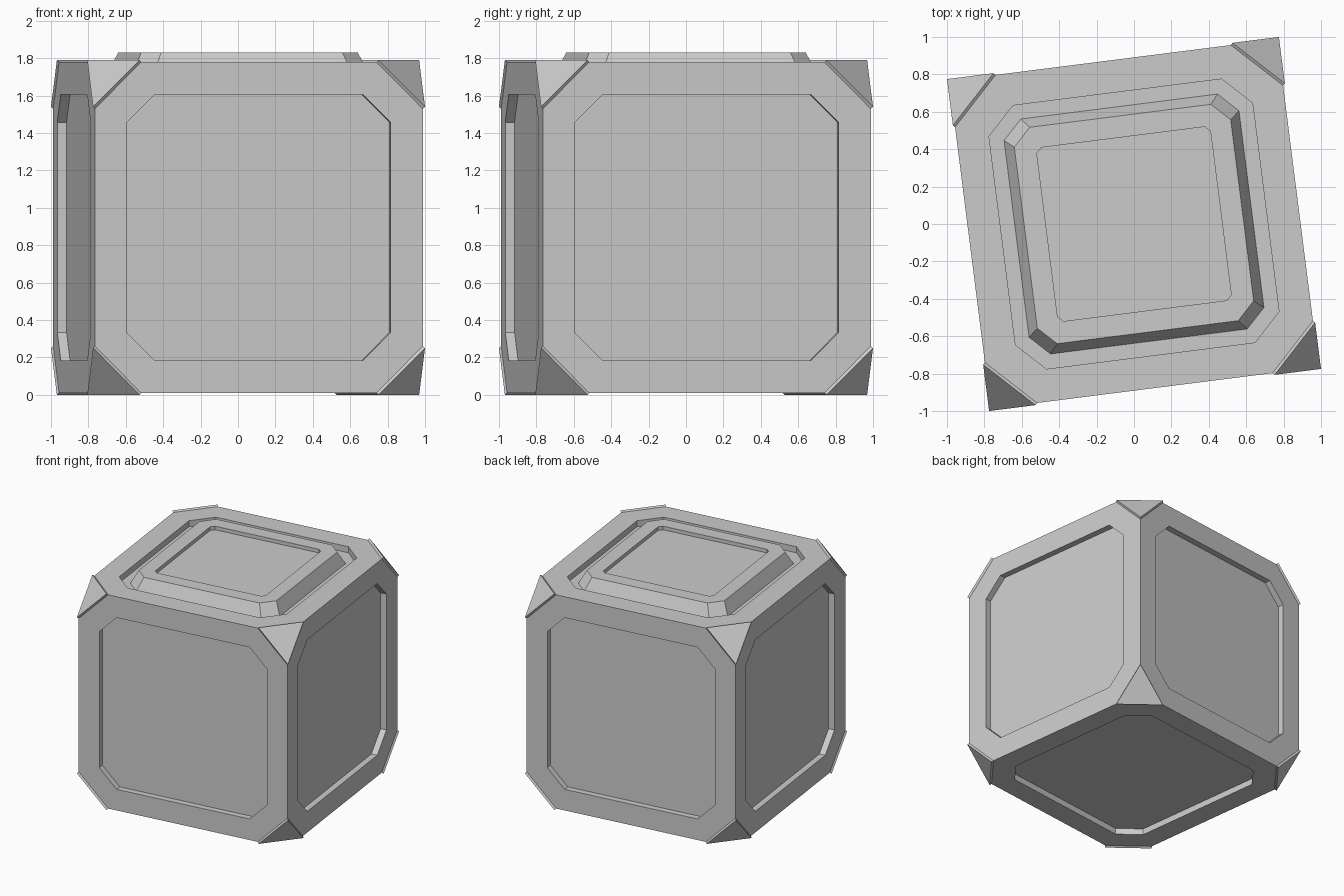
import bpy, bmesh, math
from itertools import product
from mathutils import Matrix

if "Cube" in bpy.data.objects:
    bpy.data.objects.remove(bpy.data.objects["Cube"])

HALF = 0.884      # half width of the block
CUT = 0.25        # corner cut along each edge
PLATE = 0.0182    # thickness of the corner plates
REST = HALF + PLATE / math.sqrt(3)   # centre height so the plates touch z = 0

bm = bmesh.new()


def extrude(face, dist):
    """Extrude one face along its normal and return the new cap."""
    n = face.normal.copy()
    new = bmesh.ops.extrude_discrete_faces(bm, faces=[face])["faces"][0]
    bmesh.ops.translate(bm, vec=n * dist, verts=new.verts[:])
    new.normal_update()
    return new


def inset(face, width):
    bmesh.ops.inset_individual(bm, faces=[face], thickness=width,
                               use_even_offset=True)
    face.normal_update()
    return face


# Block with cut corners: hull of three points per corner
for s in product((-1, 1), repeat=3):
    for axis in range(3):
        p = [HALF * v for v in s]
        p[axis] = (HALF - CUT) * s[axis]
        bm.verts.new(p)
bmesh.ops.convex_hull(bm, input=bm.verts[:])
bmesh.ops.dissolve_limit(bm, angle_limit=0.02, verts=bm.verts[:], edges=bm.edges[:])
bmesh.ops.recalc_face_normals(bm, faces=bm.faces[:])
bm.normal_update()

corners = [f for f in bm.faces if len(f.verts) == 3]
sides = [f for f in bm.faces if len(f.verts) == 8]

# Raised triangular corner plates
for f in corners:
    extrude(f, PLATE)

# Sunken panel on every side
for f in sides:
    floor = extrude(inset(f, 0.174), -0.05)
    if floor.normal.z > 0.9:
        # Tapered raised button with a shallow sunken middle on top
        top = extrude(inset(floor, 0.077), 0.102)
        for v in top.verts:
            v.co.x *= 0.583 / 0.633
            v.co.y *= 0.583 / 0.633
        extrude(inset(top, 0.115), -0.03)

bm.transform(Matrix.Translation((0, 0, REST)) @ Matrix.Rotation(math.radians(7.23), 4, 'Z'))
bm.normal_update()

mesh = bpy.data.meshes.new("button_cube")
bm.to_mesh(mesh)
bm.free()
obj = bpy.data.objects.new("button_cube", mesh)
bpy.context.collection.objects.link(obj)
